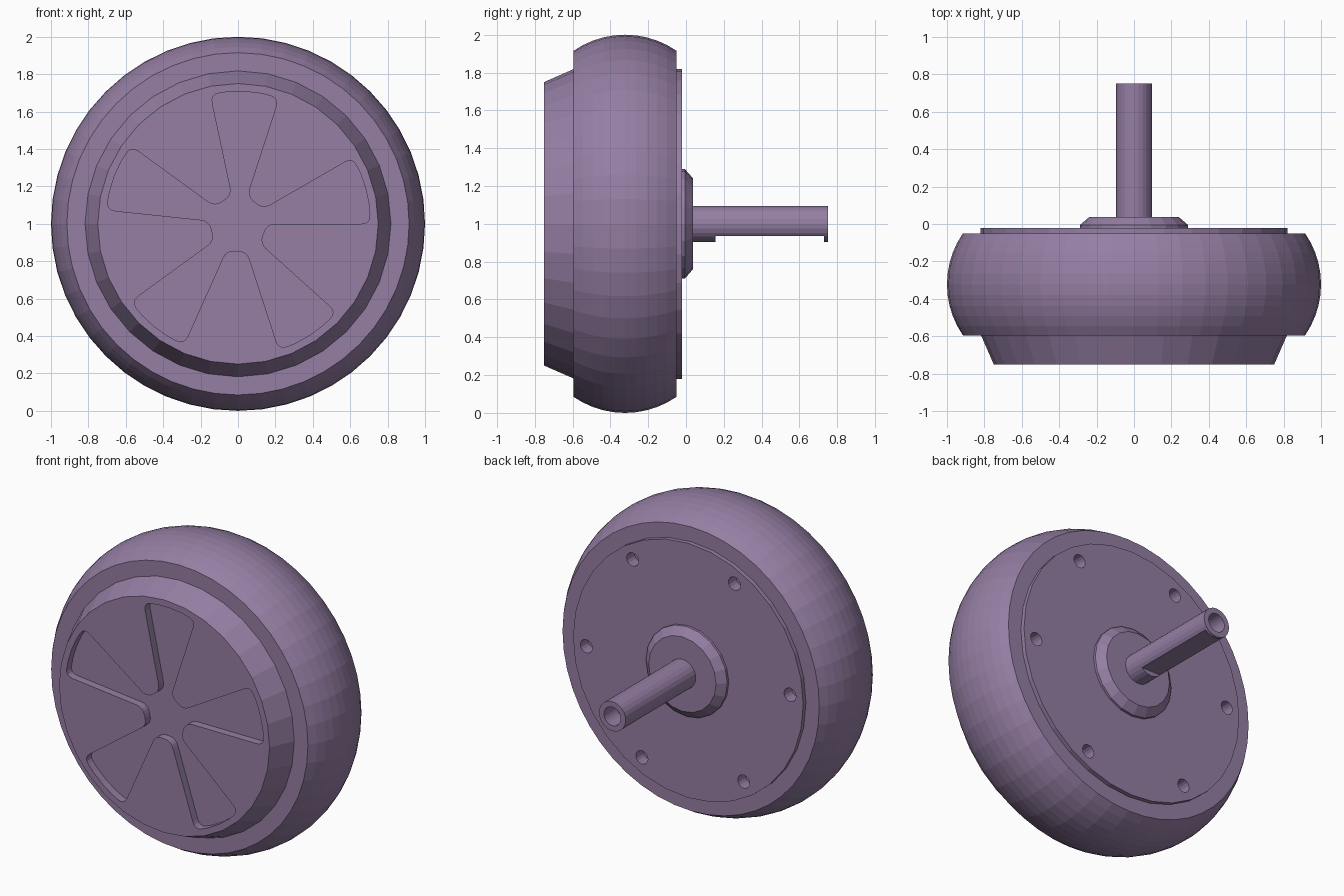
import bpy, bmesh
from math import sin, cos, radians, pi, asin
from mathutils import Vector

if "Cube" in bpy.data.objects:
    bpy.data.objects.remove(bpy.data.objects["Cube"])

CZ = 1.0        # axle height
TWIST = -3      # angular offset of the hub pattern in degrees

mat = bpy.data.materials.new("muted_purple")
mat.diffuse_color = (0.30, 0.21, 0.37, 1)
mat.use_nodes = True
mat.node_tree.nodes["Principled BSDF"].inputs["Base Color"].default_value = mat.diffuse_color


def finish(name, bm):
    bmesh.ops.recalc_face_normals(bm, faces=bm.faces)
    me = bpy.data.meshes.new(name)
    bm.to_mesh(me)
    bm.free()
    me.materials.append(mat)
    ob = bpy.data.objects.new(name, me)
    bpy.context.collection.objects.link(ob)
    return ob


def lathe(name, profile, segs, closed=False):
    """Spin (radius, y) points about the axle; open profiles get end caps."""
    bm = bmesh.new()
    rings = [[bm.verts.new((r * cos(2 * pi * i / segs), y, CZ + r * sin(2 * pi * i / segs)))
              for i in range(segs)] for r, y in profile]
    pairs = list(zip(rings, rings[1:]))
    if closed:
        pairs.append((rings[-1], rings[0]))
    else:
        bm.faces.new(rings[0])
        bm.faces.new(rings[-1])
    for a, b in pairs:
        for i in range(segs):
            j = (i + 1) % segs
            bm.faces.new((a[i], a[j], b[j], b[i]))
    return finish(name, bm)


def prism(name, pts, y0, y1):
    """Extrude an x-z outline (relative to the axle) along y."""
    bm = bmesh.new()
    face = bm.faces.new([bm.verts.new((p[0], y0, CZ + p[1])) for p in pts])
    geo = bmesh.ops.extrude_face_region(bm, geom=[face])["geom"]
    bmesh.ops.translate(bm, vec=(0, y1 - y0, 0),
                        verts=[g for g in geo if isinstance(g, bmesh.types.BMVert)])
    return finish(name, bm)


def cut(ob, cutter):
    mod = ob.modifiers.new("cut", 'BOOLEAN')
    mod.operation = 'DIFFERENCE'
    mod.solver = 'EXACT'
    mod.object = cutter
    bpy.context.view_layer.objects.active = ob
    bpy.ops.object.modifier_apply(modifier=mod.name)
    bpy.data.objects.remove(cutter)


def polar(r, deg):
    return Vector((r * cos(radians(deg)), r * sin(radians(deg))))


def rounded(pts, radii, steps=4):
    """Soften polygon corners with short quadratic arcs."""
    out = []
    for i, p in enumerate(pts):
        if radii[i] == 0:
            out.append(p)
            continue
        a = p + (pts[i - 1] - p).normalized() * radii[i]
        b = p + (pts[(i + 1) % len(pts)] - p).normalized() * radii[i]
        for s in range(steps + 1):
            t = s / steps
            out.append(a * (1 - t) ** 2 + p * 2 * t * (1 - t) + b * t * t)
    return out


# Tyre: barrel-shaped tread with flat side walls
R, half, mid = 0.479, 0.2725, -0.3225
sweep = asin(half / R)
N = 10
tread = [(1.0 - R + R * cos(a), mid + R * sin(a))
         for a in (-sweep + 2 * sweep * k / N for k in range(N + 1))]
lathe("tyre", [(0.80, mid - half)] + tread + [(0.80, mid + half)], 48, closed=True)

# Hub: tapered front cover and raised back plate
hub = lathe("hub", [(0.75, -0.75), (0.82, -0.59), (0.82, -0.022)], 32)

# Five-armed recess in the hub front
outline, radii = [], []
for k in range(5):
    c = 90 + TWIST + 72 * k
    outline += [polar(0.155, c - 15), polar(0.708, c - 15), polar(0.708, c - 7),
                polar(0.708, c), polar(0.708, c + 7), polar(0.708, c + 15), polar(0.155, c + 15)]
    radii += [0.045, 0.05, 0, 0, 0, 0.05, 0.045]
cut(hub, prism("recess_cutter", rounded(outline, radii), -0.80, -0.70))

# Six bolt holes in the back plate
for k in range(6):
    c = polar(0.727, TWIST + 60 * k)
    hole = [c + polar(0.043, 22.5 * i) for i in range(16)]
    cut(hub, prism("bolt_cutter", hole, -0.10, 0.05))

# Flange: chamfered collar round the axle
lathe("axle_flange", [(0.28, -0.04), (0.29, -0.022), (0.29, -0.006), (0.24, 0.037)], 20)

# Axle: bored shaft with a flat milled along its underside
axle = lathe("axle", [(0.095, 0.0), (0.095, 0.75), (0.06, 0.75), (0.06, 0.62)], 24)
flat = [Vector(p) for p in ((-0.2, -0.2), (0.2, -0.2), (0.2, -0.065), (-0.2, -0.065))]
cut(axle, prism("flat_cutter", flat, 0.155, 0.73))
